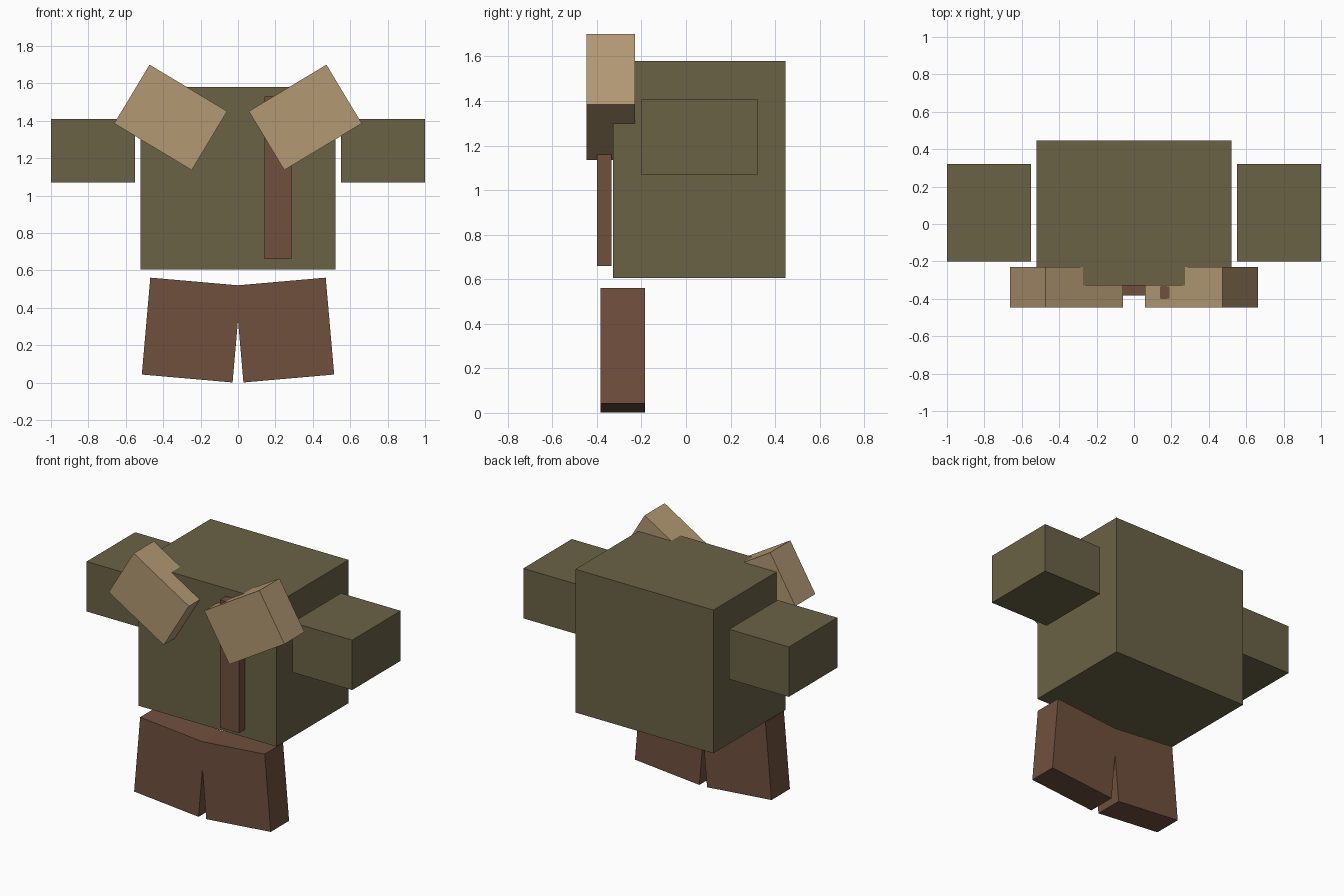
import bpy
from math import radians

if "Cube" in bpy.data.objects:
    bpy.data.objects.remove(bpy.data.objects["Cube"])


def material(name, rgb):
    m = bpy.data.materials.new(name)
    m.diffuse_color = (*rgb, 1)
    m.use_nodes = True
    m.node_tree.nodes["Principled BSDF"].inputs["Base Color"].default_value = m.diffuse_color
    return m


olive = material("olive_cloth", (0.145, 0.122, 0.061))
tan = material("tan_cloth", (0.445, 0.314, 0.171))
brown = material("brown_cloth", (0.162, 0.080, 0.048))


def box(name, centre, size, mat, tilt=0):
    """Box with its tilt (degrees) seen from the front, right end raised."""
    bpy.ops.mesh.primitive_cube_add(size=1, location=centre,
                                    rotation=(0, -radians(tilt), 0))
    ob = bpy.context.object
    ob.name = name
    ob.scale = size
    ob.data.materials.append(mat)
    return ob


# Coat body and the narrow front placket
box("coat_body", (0, 0.06, 1.092), (1.04, 0.775, 0.975), olive)
box("front_strip", (0.214, -0.367, 1.095), (0.143, 0.064, 0.87), brown)

# Mirrored pairs: sleeves, tilted collar flaps, splayed coat tails
for side, s in (("left", -1), ("right", 1)):
    box(f"sleeve_{side}", (0.775 * s, 0.061, 1.239), (0.45, 0.522, 0.34), olive)
    box(f"collar_flap_{side}", (0.36 * s, -0.338, 1.418),
        (0.484, 0.216, 0.367), tan, 31 * s)
    box(f"coat_tail_{side}", (0.249 * s, -0.284, 0.281),
        (0.487, 0.198, 0.52), brown, 5 * s)
